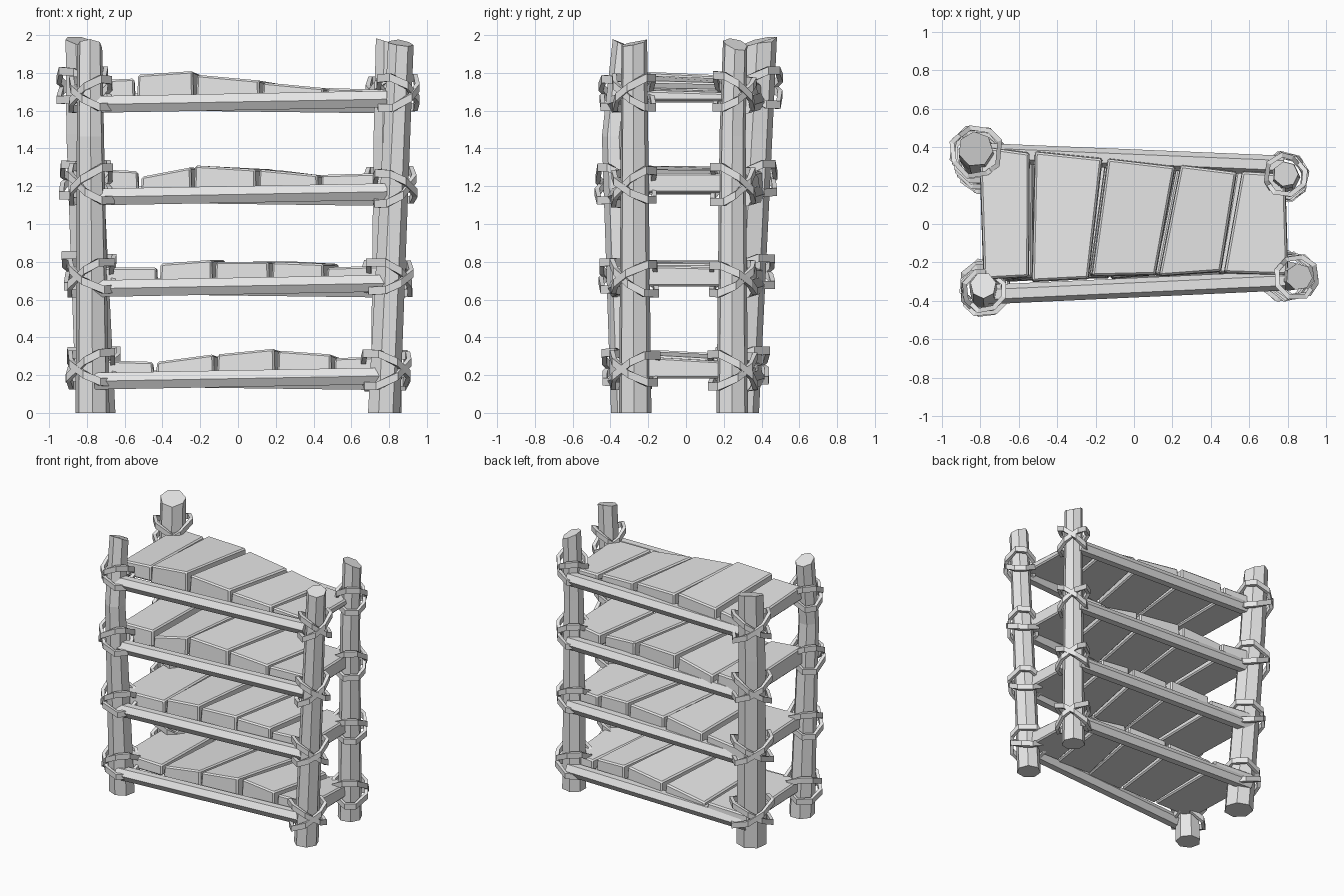
import bpy, bmesh, random
from math import sin, cos, pi, atan2
from mathutils import Vector

random.seed(4)
cube = bpy.data.objects.get("Cube")
if cube:
    bpy.data.objects.remove(cube)

grey = bpy.data.materials.new("plain_grey")
grey.use_nodes = True
grey.diffuse_color = (0.8, 0.8, 0.8, 1)
grey.node_tree.nodes["Principled BSDF"].inputs["Base Color"].default_value = grey.diffuse_color


def jit(a):
    return random.uniform(-a, a)


def lerp(a, b, t):
    return a + (b - a) * t


def finish(name, bm):
    bmesh.ops.recalc_face_normals(bm, faces=bm.faces)
    mesh = bpy.data.meshes.new(name)
    bm.to_mesh(mesh)
    bm.free()
    mesh.materials.append(grey)
    ob = bpy.data.objects.new(name, mesh)
    bpy.context.collection.objects.link(ob)
    return ob


def bridge(bm, rings, closed=False):
    """Skin a list of equal point loops, capped unless closed."""
    loops = [[bm.verts.new(p) for p in ring] for ring in rings]
    n = len(loops[0])
    pairs = list(zip(loops, loops[1:]))
    if closed:
        pairs.append((loops[-1], loops[0]))
    else:
        bm.faces.new(loops[0])
        bm.faces.new(loops[-1])
    for a, b in pairs:
        for i in range(n):
            j = (i + 1) % n
            bm.faces.new((a[i], a[j], b[j], b[i]))


# Posts: bottom centre, top centre, bow, bottom radius, top radius, height, top slant,
# lift of the lashings
posts = {
    "front_right_post": ((-0.77, -0.305), (-0.785, -0.32), (0.0, -0.055),
                         0.092, 0.068, 1.95, (-0.1, -0.3), 0.0),
    "back_right_post": ((-0.755, 0.28), (-0.825, 0.39), (-0.01, 0.0),
                        0.107, 0.092, 1.97, (-0.2, 0.2), 0.03),
    "front_left_post": ((0.77, -0.27), (0.86, -0.275), (0.0, 0.0),
                        0.088, 0.07, 1.955, (-0.2, 0.2), 0.0),
    "back_left_post": ((0.78, 0.245), (0.79, 0.26), (-0.005, -0.01),
                       0.086, 0.066, 1.955, (-0.35, -0.25), 0.0),
}


def post_point(post, z):
    """Centre line of a post, bowed most at three quarters of its height."""
    bottom, top, bow = (Vector(p + (0,)) for p in post[:3])
    t = z / post[5]
    bend = t / 0.75 if t < 0.75 else (1 - t) / 0.25
    return bottom.lerp(top, t) + bow * bend + Vector((0, 0, z))


def build_post(name, post):
    sides, spin = 7, random.random()
    slant = post[6]
    bm = bmesh.new()
    rings = []
    for t in (0, 0.4, 0.75, 1):
        c = post_point(post, post[5] * t)
        r = lerp(post[3], post[4], t)
        ring = []
        for i in range(sides):
            a = 2 * pi * i / sides + spin
            x, y = r * cos(a), r * sin(a)
            lift = (x * slant[0] + y * slant[1] + jit(0.01)) if t == 1 else 0
            ring.append(c + Vector((x, y, lift)))
        rings.append(ring)
    bridge(bm, rings)
    finish(name, bm)


for name, post in posts.items():
    build_post(name, post)


# Rails: six sided bars with an edge pointing outward
def build_rail(name, start, end, r=0.051):
    bm = bmesh.new()
    rings = []
    for p in (start, end):
        rings.append([Vector(p) + Vector((0, r * cos(i * pi / 3), r * sin(i * pi / 3)))
                      for i in range(6)])
    bridge(bm, rings)
    finish(name, bm)


# Planks: tapered boards with chipped edges, thinner toward the back
def build_plank(name, front, back, tops, base, thinning):
    bm = bmesh.new()
    y_front = [lerp(-0.3, -0.255, (x + 0.8) / 1.6) + jit(0.015) for x in front]
    y_back = [lerp(0.41, 0.255, (x + 0.8) / 1.6) + jit(0.012) for x in back]
    plan = [(front[0], y_front[0]), (front[1], y_front[1]),
            (back[1], y_back[1]), (back[0], y_back[0])]
    rear = [lerp(z, base, thinning) + jit(0.008) for z in tops]
    heights = [tops[0], tops[1], rear[1], rear[0]]
    middle = sum((Vector(p) for p in plan), Vector((0, 0))) / 4
    lower = [Vector((x, y, base)) for x, y in plan]
    upper = []
    for (x, y), z in zip(plan, heights):
        upper.append(Vector((lerp(x, middle.x, 0.03), lerp(y, middle.y, 0.02), z)))
    bridge(bm, [lower, upper])
    ob = finish(name, bm)
    bev = ob.modifiers.new("chipped_edges", 'BEVEL')
    bev.width = 0.01
    bev.segments = 1


# Lashings: two flat bands sloping opposite ways, crossing on the outer corner
def build_lashing(name, centre, radius):
    bm = bmesh.new()
    sides, half_h, half_t = 8, 0.021, 0.013
    outward = atan2(centre.y * 2.4, centre.x)
    for sign in (-1, 1):
        rise = sign * (0.084 + jit(0.012))
        shift = centre + Vector((0, 0, jit(0.01)))
        rings = []
        for i in range(sides):
            turn = 2 * pi * (i + 0.5) / sides + jit(0.12)
            d = Vector((cos(turn + outward), sin(turn + outward), 0))
            mid = shift + d * radius * (1 + jit(0.05)) + Vector((0, 0, rise * sin(turn)))
            section = [(-half_t, -half_h), (half_t, -half_h), (half_t, half_h), (-half_t, half_h)]
            rings.append([mid + d * dr + Vector((0, 0, dz)) for dr, dz in section])
        bridge(bm, rings, closed=True)
    finish(name, bm)


# Shelves: base height, thinning, front seams, top height at both ends of each plank
shelves = [
    (0.18, 0.2, (-0.79, -0.44, -0.12, 0.20, 0.50, 0.81),
     ((0.28, 0.27), (0.27, 0.31), (0.31, 0.34), (0.33, 0.31), (0.29, 0.30))),
    (0.67, 0.04, (-0.79, -0.42, -0.13, 0.17, 0.46, 0.81),
     ((0.77, 0.77), (0.79, 0.81), (0.80, 0.80), (0.80, 0.79), (0.77, 0.78))),
    (1.155, 0.06, (-0.79, -0.52, -0.24, 0.10, 0.43, 0.81),
     ((1.29, 1.28), (1.25, 1.30), (1.31, 1.29), (1.29, 1.26), (1.26, 1.27))),
    (1.645, 0.15, (-0.79, -0.54, -0.23, 0.12, 0.46, 0.81),
     ((1.76, 1.77), (1.79, 1.81), (1.79, 1.76), (1.75, 1.72), (1.72, 1.71))),
]
back_shift = (-0.03, 0.01, 0.08, 0.11, 0.09, -0.01)

for n, (base, thinning, seams, tops) in enumerate(shelves, 1):
    build_rail(f"front_rail_{n}", (-0.76, -0.367, base - 0.012), (0.79, -0.295, base + 0.016))
    build_rail(f"back_rail_{n}", (-0.78, 0.37, base + 0.005), (0.78, 0.305, base - 0.015))
    for i, top in enumerate(tops):
        gap = 0.006
        front = (seams[i] + gap, seams[i + 1] - gap)
        back = (front[0] + back_shift[i] + gap, front[1] + back_shift[i + 1] - gap)
        build_plank(f"shelf_{n}_plank_{i + 1}", front, back, top, base + 0.005 + jit(0.006),
                    thinning)
    for name, post in posts.items():
        z = base + 0.05 + post[7]
        radius = lerp(post[3], post[4], z / post[5]) + 0.036
        build_lashing(f"{name}_lashing_{n}", post_point(post, z), radius)
